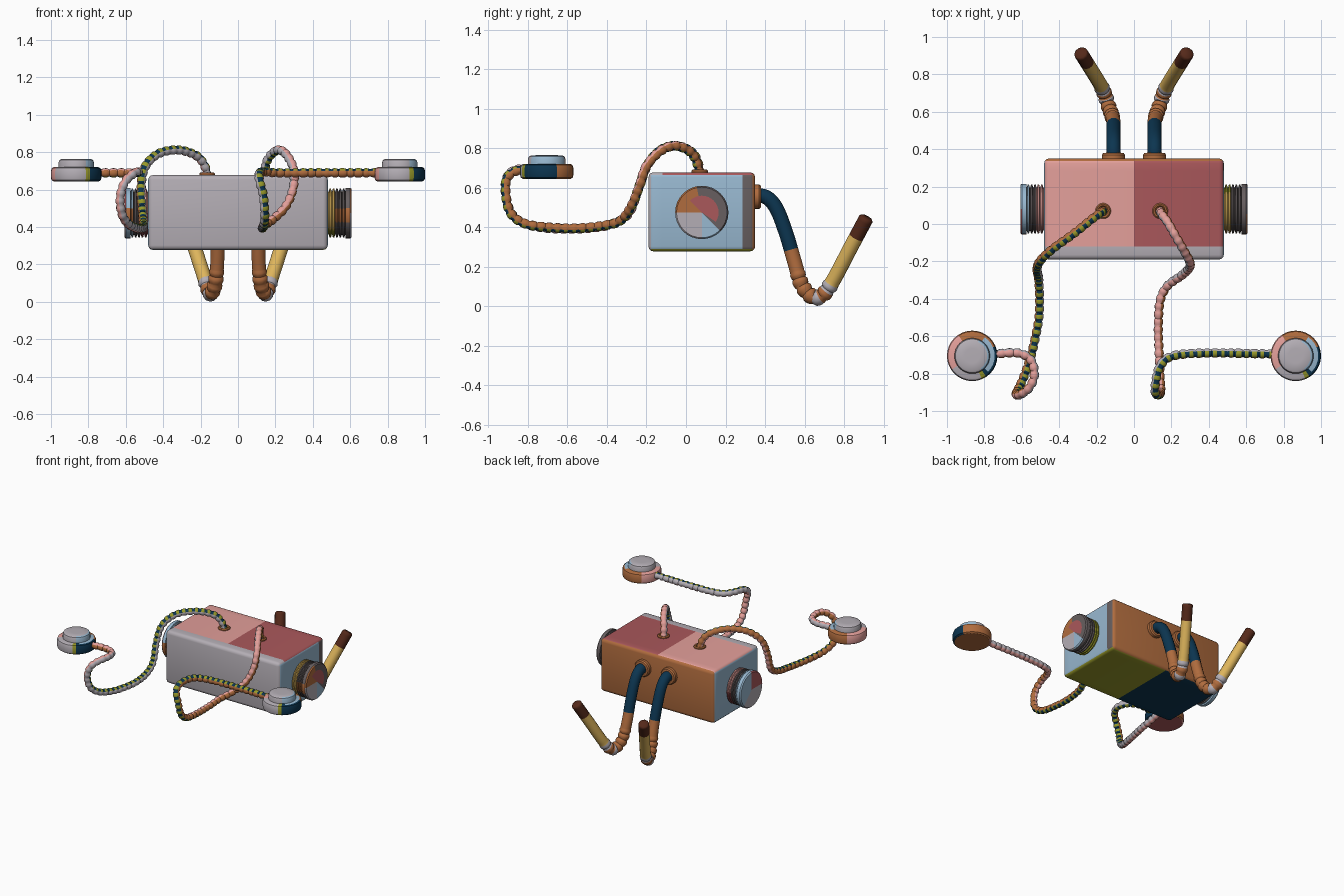
import bpy, bmesh, math
from mathutils import Vector, Matrix

if "Cube" in bpy.data.objects:
    bpy.data.objects.remove(bpy.data.objects["Cube"])

# ---- materials ----
def lin(h):
    v = [int(h[i:i + 2], 16) / 255 for i in (0, 2, 4)]
    return tuple(c / 12.92 if c <= 0.04045 else ((c + 0.055) / 1.055) ** 2.4 for c in v) + (1,)

PALETTE = [("grey", "b4aeb5"), ("pink", "e39f9a"), ("red", "aa585b"), ("light_blue", "98b8d0"),
           ("copper", "b06c3e"), ("navy", "0c3550"), ("olive", "98992a"), ("yellow", "deb55c"),
           ("dark_brown", "55291a"), ("dark_grey", "675f60")]
MATS = []
for name, code in PALETTE:
    m = bpy.data.materials.new(name)
    m.diffuse_color = lin(code)
    m.use_nodes = True
    m.node_tree.nodes["Principled BSDF"].inputs["Base Color"].default_value = m.diffuse_color
    MATS.append(m)
GREY, PINK, RED, BLUE, COPPER, NAVY, OLIVE, YELLOW, BROWN, DARK = range(10)


def finish(name, bm, angle=40):
    bmesh.ops.recalc_face_normals(bm, faces=bm.faces)
    me = bpy.data.meshes.new(name)
    bm.to_mesh(me)
    bm.free()
    for m in MATS:
        me.materials.append(m)
    ob = bpy.data.objects.new(name, me)
    bpy.context.collection.objects.link(ob)
    bpy.ops.object.select_all(action='DESELECT')
    ob.select_set(True)
    bpy.context.view_layer.objects.active = ob
    bpy.ops.object.shade_smooth_by_angle(angle=math.radians(angle))
    return ob


def skin(bm, rings, colour):
    """Join rings of verts, cap both ends; colour(ring, segment) gives the material."""
    n = len(rings[0])
    for i in range(len(rings) - 1):
        for j in range(n):
            k = (j + 1) % n
            f = bm.faces.new((rings[i][j], rings[i][k], rings[i + 1][k], rings[i + 1][j]))
            f.material_index = colour(i, j)
    for i in (0, len(rings) - 1):
        f = bm.faces.new(rings[i])
        f.material_index = colour(min(i, len(rings) - 2), 0)


def resample(pts, step):
    """Smooth curve through the points, evenly spaced."""
    p = [Vector(q) for q in pts]
    p = [2 * p[0] - p[1]] + p + [2 * p[-1] - p[-2]]
    dense = []
    for a, b, c, d in zip(p, p[1:], p[2:], p[3:]):
        for s in range(40):
            t = s / 40
            dense.append(0.5 * (2 * b + (c - a) * t + (2 * a - 5 * b + 4 * c - d) * t * t
                                + (3 * b - a - 3 * c + d) * t ** 3))
    dense.append(p[-2])
    out, acc = [dense[0]], 0
    for a, b in zip(dense, dense[1:]):
        acc += (b - a).length
        if acc >= step:
            out.append(b)
            acc -= step
    return out


def blend(keys, u):
    """Piecewise linear value from (position, value) keys."""
    for (u0, v0), (u1, v1) in zip(keys, keys[1:]):
        if u <= u1:
            return v0 + (v1 - v0) * (u - u0) / (u1 - u0)
    return keys[-1][1]


def sweep(name, pts, step, normal, radius, colour, twist=((0, 0), (1, 0)), seg=12):
    """Tube along a path; twist keys turn the cross-section (degrees)."""
    path = resample(pts, step)
    bm = bmesh.new()
    n, rings = Vector(normal), []
    for i, c in enumerate(path):
        t = (path[min(i + 1, len(path) - 1)] - path[max(i - 1, 0)]).normalized()
        n = (n - t * n.dot(t)).normalized()
        b = t.cross(n)
        r = radius(i, c, len(path))
        w = math.radians(blend(twist, i / (len(path) - 1)))
        rings.append([bm.verts.new(c + r * (n * math.cos(a) + b * math.sin(a)))
                      for a in [w + 2 * math.pi * (j - 1.5) / seg for j in range(seg)]])
    skin(bm, rings, lambda i, j: colour(i, j, path[i]))
    return finish(name, bm, 50)


def lathe(name, profile, matrix, colour, seg=32):
    """Turned part: profile of (radius, height); colour(ring, angle in degrees)."""
    bm = bmesh.new()
    rings = [[bm.verts.new(matrix @ Vector((r * math.cos(2 * math.pi * j / seg),
                                            r * math.sin(2 * math.pi * j / seg), h)))
              for j in range(seg)] for r, h in profile]
    skin(bm, rings, lambda i, j: colour(i, 360 * (j + 0.5) / seg))
    return finish(name, bm, 35)


# ---- body: rounded box with coloured panels ----
bm = bmesh.new()
bmesh.ops.create_cube(bm, size=1, matrix=Matrix.Translation((0, 0.08, 0.478))
                      @ Matrix.Diagonal((0.96, 0.54, 0.40, 1)))
bmesh.ops.bevel(bm, geom=bm.edges[:], offset=0.025, segments=3, profile=0.5, affect='EDGES')
for co, no in (((0, 0, 0), (1, 0, 0)), ((0, -0.12, 0), (0, 1, 0)), ((0, 0.285, 0), (0, 1, 0))):
    bmesh.ops.bisect_plane(bm, geom=bm.verts[:] + bm.edges[:] + bm.faces[:], plane_co=co, plane_no=no)
bm.normal_update()
for f in bm.faces:
    c, n = f.calc_center_median(), f.normal
    weight = (0.7, 1, 0.9)
    ax = max(range(3), key=lambda k: abs(n[k]) * weight[k])
    if ax == 0:
        f.material_index = DARK if c.x > 0 and c.y > 0.285 else BLUE
    elif ax == 1:
        f.material_index = COPPER if n.y > 0 else GREY
    elif n.z > 0:
        f.material_index = GREY if c.y < -0.12 else (RED if c.x > 0 else PINK)
    else:
        f.material_index = OLIVE if c.x > 0 else NAVY
finish("body", bm)

# ---- ribbed side knobs ----
ribs = [(0.11, 0.46)]
for i in range(5):
    x = 0.485 + i * 0.018
    ribs += [(0.115, x), (0.13, x + 0.004), (0.13, x + 0.012), (0.115, x + 0.016)]
ribs += [(0.135, 0.576), (0.135, 0.6), (0.128, 0.608), (0.085, 0.608), (0.002, 0.608)]
last = len(ribs) - 4


def knob_right(i, a):          # angle runs from +y towards +z
    if i > last + 1 and (a < 140 or a > 330):
        return RED
    if i >= last:
        return DARK if a < 100 or a > 320 else COPPER if a < 180 else GREY if a < 270 else BLUE
    if i < 8:
        return YELLOW if 40 < a < 220 else OLIVE
    return COPPER if 165 < a < 200 else DARK


def knob_left(i, a):           # angle runs from -y towards +z
    if i >= last:
        return BLUE if 90 < a < 230 else (RED if a < 90 else GREY)
    if i < 10:
        return PINK if a < 180 else RED
    if i < 18:
        return DARK
    return COPPER if a > 330 or a < 15 else BLUE


centre = Matrix.Translation((0, 0.08, 0.475))
lathe("knob_right", ribs, centre @ Matrix(((0, 0, 1, 0), (1, 0, 0, 0), (0, 1, 0, 0), (0, 0, 0, 1))), knob_right)
lathe("knob_left", ribs, centre @ Matrix(((0, 0, -1, 0), (-1, 0, 0, 0), (0, 1, 0, 0), (0, 0, 0, 1))), knob_left)

# ---- back hoses with ribbed bends and dark tips ----
def hose_colour(i, j, c):
    for y, m in ((0.86, BROWN), (0.735, YELLOW), (0.712, GREY), (0.68, COPPER), (0.645, GREY), (0.53, COPPER)):
        if c.y > y:
            return m
    return NAVY


def hose_radius(i, c, n):
    if i == n - 1:
        return 0.03
    if 0.565 < c.y < 0.74:
        return (0.034, 0.042, 0.042, 0.039)[i % 4]
    return 0.038


HOSE = [(0.11, 0.33, 0.555), (0.11, 0.40, 0.555), (0.11, 0.455, 0.50), (0.11, 0.505, 0.375), (0.11, 0.548, 0.23),
        (0.12, 0.585, 0.11), (0.14, 0.64, 0.048), (0.155, 0.69, 0.056), (0.18, 0.745, 0.13),
        (0.235, 0.835, 0.30), (0.285, 0.915, 0.45)]
collar = [(0.062, -0.03), (0.062, 0.025), (0.055, 0.034), (0.04, 0.036), (0.03, 0.02)]
for s, side in ((1, "right"), (-1, "left")):
    sweep("hose_" + side, [(s * x, y, z) for x, y, z in HOSE], 0.011, (0, 0, 1), hose_radius, hose_colour)
    lathe("hose_collar_" + side, collar, Matrix.Translation((s * 0.11, 0.345, 0.555))
          @ Matrix.Rotation(-math.pi / 2, 4, 'X'), lambda i, a: COPPER, 20)

# ---- beaded cables, four colour strips running along each ----
CABLE_LEFT = [(-0.165, 0.07, 0.66), (-0.175, 0.062, 0.72), (-0.22, 0.03, 0.78), (-0.32, -0.05, 0.812),
              (-0.43, -0.13, 0.79), (-0.50, -0.195, 0.715), (-0.518, -0.24, 0.60), (-0.51, -0.29, 0.47),
              (-0.505, -0.38, 0.415), (-0.508, -0.50, 0.395), (-0.53, -0.62, 0.392), (-0.555, -0.72, 0.398),
              (-0.59, -0.82, 0.42), (-0.62, -0.885, 0.47), (-0.63, -0.912, 0.56), (-0.605, -0.91, 0.64),
              (-0.56, -0.875, 0.685), (-0.533, -0.81, 0.695), (-0.55, -0.73, 0.69), (-0.62, -0.69, 0.69),
              (-0.75, -0.695, 0.69)]
CABLE_RIGHT = [(0.14, 0.07, 0.66), (0.15, 0.05, 0.74), (0.18, 0.01, 0.79), (0.22, -0.06, 0.812),
               (0.26, -0.13, 0.785), (0.297, -0.20, 0.71), (0.295, -0.235, 0.61), (0.255, -0.275, 0.51),
               (0.18, -0.33, 0.435), (0.14, -0.41, 0.41), (0.13, -0.55, 0.395), (0.135, -0.70, 0.40),
               (0.14, -0.82, 0.42), (0.143, -0.89, 0.475), (0.135, -0.912, 0.57), (0.115, -0.905, 0.65),
               (0.115, -0.85, 0.688), (0.14, -0.76, 0.695), (0.21, -0.705, 0.69), (0.40, -0.69, 0.69),
               (0.75, -0.695, 0.69)]
STRIPE = -1


def bead_radius(i, c, n):
    return (0.019, 0.0245, 0.025, 0.0235)[i % 4]


def strips(order):
    def colour(i, j, c):
        m = order[j // 3]
        return (NAVY if i % 4 in (3, 0) else OLIVE) if m == STRIPE else m
    return colour


# strip order: outside of the arch, then round the travel direction
for name, pts, start, order, twist in (
        ("left", CABLE_LEFT, (0.77, 0.63, 0), (STRIPE, COPPER, PINK, GREY),
         ((0, -30), (0.2, -30), (0.38, -50), (0.55, -55), (0.75, -90), (1, -90))),
        ("right", CABLE_RIGHT, (-0.5, 0.87, 0), (PINK, GREY, STRIPE, COPPER),
         ((0, 0), (0.18, 0), (0.36, 85), (1, 90)))):
    sweep("cable_" + name, pts, 0.0105, start, bead_radius, strips(order), twist)
    lathe("cable_collar_" + name, [(0.042, -0.01), (0.042, 0.005), (0.036, 0.012), (0.028, 0.01), (0.02, 0.0)],
          Matrix.Translation((pts[0][0], 0.07, 0.68)), lambda i, a: COPPER, 20)

# ---- round end pads with raised buttons ----
PAD = [(0.06, 0.645), (0.122, 0.645), (0.132, 0.652), (0.135, 0.665), (0.135, 0.70),
       (0.13, 0.715), (0.12, 0.72), (0.05, 0.72)]
BUTTON = [(0.095, 0.71), (0.095, 0.745), (0.09, 0.758), (0.08, 0.764), (0.04, 0.765), (0.002, 0.765)]


def pad_colour(under):
    def colour(i, a):
        if i == 0:
            return under
        if i == 6 and (a < 60 or a > 320):
            return BLUE
        return (COPPER if 25 < a < 120 else PINK if 120 <= a < 215 else GREY if 215 <= a < 290
                else OLIVE if 290 <= a < 302 else NAVY)
    return colour


for s, side, under in ((1, "right", COPPER), (-1, "left", RED)):
    place = Matrix.Translation((s * 0.865, -0.705, 0))
    lathe("pad_" + side, PAD, place, pad_colour(under))
    lathe("button_" + side, BUTTON, place,
          lambda i, a: BLUE if (a < 70 or a > 300) and i < 3 else GREY)
